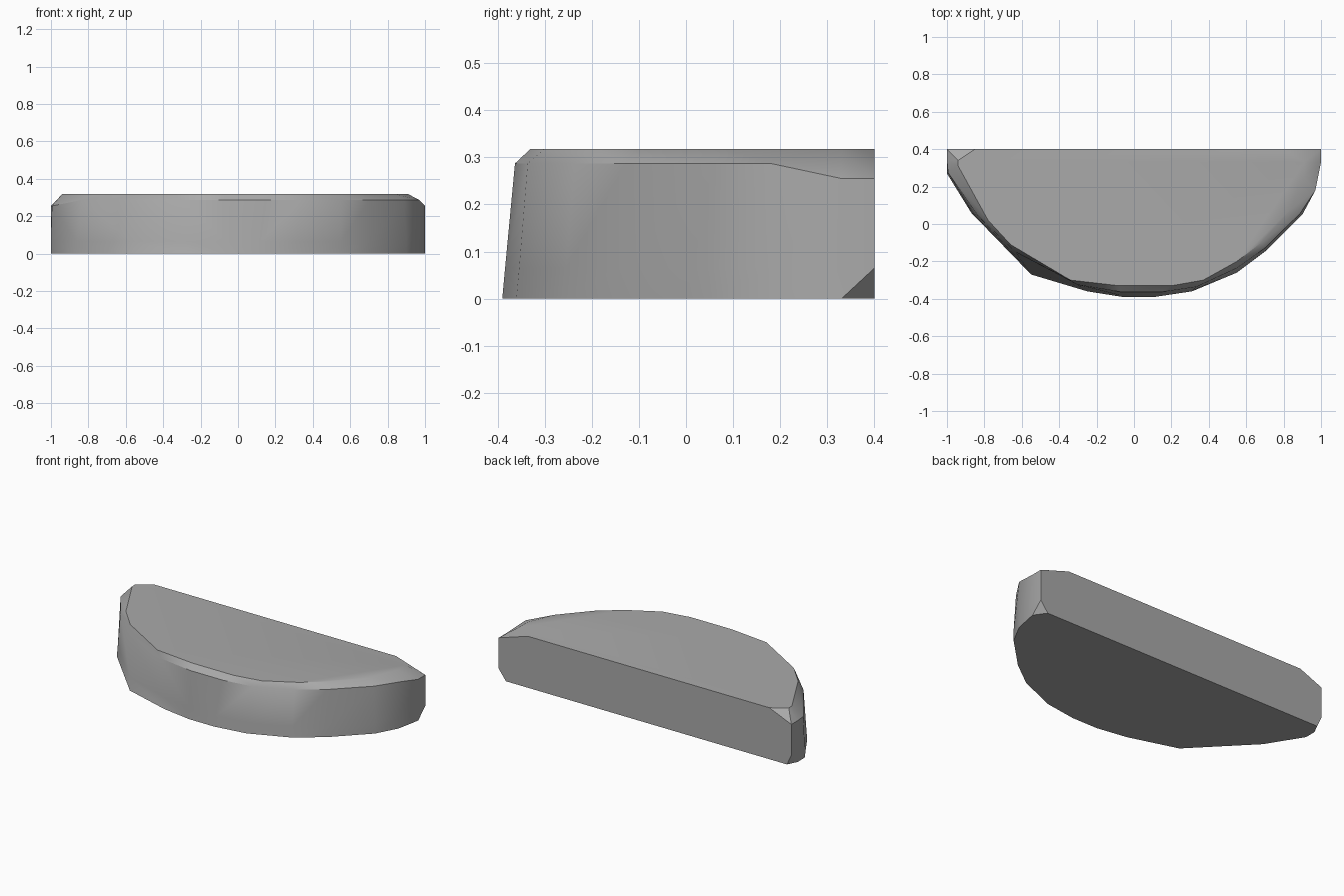
import bpy
import bmesh
import math
from mathutils import Vector

cube = bpy.data.objects.get("Cube")
if cube:
    bpy.data.objects.remove(cube, do_unlink=True)

HEIGHT = 0.318
LOW_Z = 0.065


def make_material(name, colour):
    mat = bpy.data.materials.new(name)
    mat.use_nodes = True
    mat.diffuse_color = colour
    mat.node_tree.nodes["Principled BSDF"].inputs["Base Color"].default_value = colour
    return mat


# Profile columns round the curved edge: foot point, top point,
# and how far the lower course and the rim lean from foot to top
columns = [
    ((-.97, .4), (-.85, .4), 0, 0),
    ((-1, .34), (-.94, .34), 0, 0),
    ((-1, .27), (-.94, .31), 0, .1),
    ((-.87, .06), (-.78, .02), .1, .4),
    ((-.55, -.27), (-.66, -.11), .15, .75),
    ((-.25, -.36), (-.34, -.3), .35, .6),
    ((-.06, -.39), (-.08, -.33), .1, .45),
    ((.11, -.39), (.2, -.33), .1, .45),
    ((.31, -.36), (.37, -.3), .1, .4),
    ((.55, -.26), (.55, -.2), .1, .4),
    ((.71, -.14), (.68, -.1), .05, .3),
    ((.9, .05), (.84, .08), 0, .2),
    ((.97, .18), (.91, .25), 0, 0),
    ((1, .33), (.91, .33), 0, 0),
    ((.95, .4), (.8, .4), 0, 0),
]
last = len(columns) - 1

# Four stacked outlines: foot, lower course, rim and top
rings = [[], [], [], []]
for i, (foot, top, low_lean, rim_lean) in enumerate(columns):
    foot, top = Vector(foot), Vector(top)
    wide = foot.copy()
    if i in (0, last):
        wide.x = math.copysign(1, foot.x)
    rim_z = .255 if foot.y > .2 else .287
    levels = [(foot, 0), (wide.lerp(top, low_lean), LOW_Z),
              (wide.lerp(top, rim_lean), rim_z), (top, HEIGHT)]
    for ring, (point, z) in zip(rings, levels):
        ring.append((point.x, point.y, z))

bm = bmesh.new()
rings = [[bm.verts.new(p) for p in ring] for ring in rings]

# Rough curved side, split so the end corners become clean chips
for level in range(3):
    low, high = rings[level], rings[level + 1]
    for i in range(last):
        a, b, c, d = low[i], low[i + 1], high[i + 1], high[i]
        if (i < last / 2) != (level == 2):
            bm.faces.new((a, b, d))
            bm.faces.new((b, c, d))
        else:
            bm.faces.new((a, b, c))
            bm.faces.new((a, c, d))

# Flat underside, top and straight back
bm.faces.new(rings[0])
bm.faces.new(rings[3])
bm.faces.new([r[0] for r in rings] + [r[-1] for r in reversed(rings)])
bmesh.ops.recalc_face_normals(bm, faces=bm.faces)

mesh = bpy.data.meshes.new("stone_slab")
bm.to_mesh(mesh)
bm.free()
slab = bpy.data.objects.new("stone_slab", mesh)
bpy.context.collection.objects.link(slab)
mesh.materials.append(make_material("stone grey", (.4, .4, .4, 1)))

# Soft facets round the side, crisp edges elsewhere
bpy.ops.object.select_all(action='DESELECT')
slab.select_set(True)
bpy.context.view_layer.objects.active = slab
bpy.ops.object.shade_smooth_by_angle(angle=math.radians(35))
